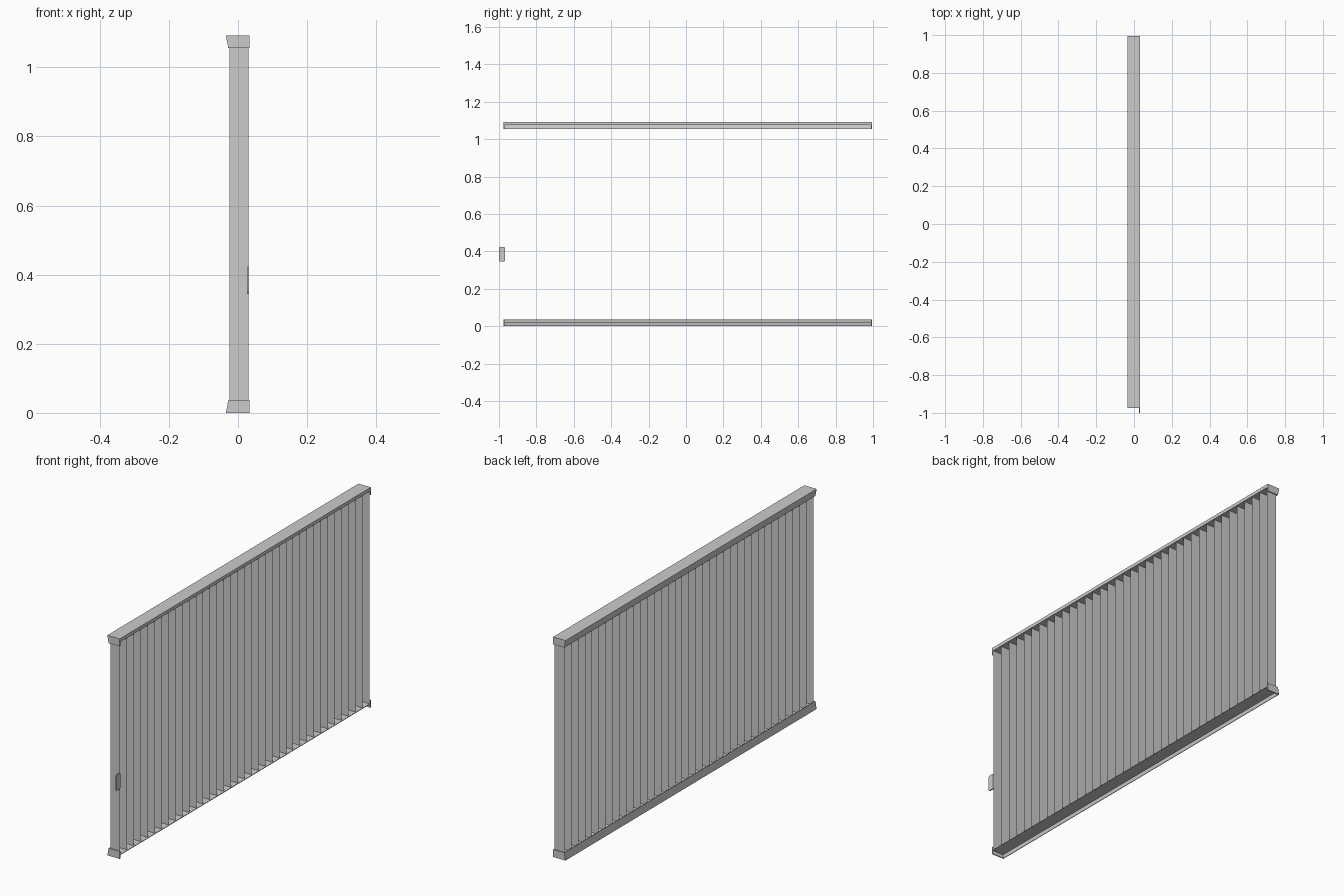
import bpy
import bmesh

cube = bpy.data.objects.get("Cube")
if cube:
    bpy.data.objects.remove(cube, do_unlink=True)

grey = bpy.data.materials.new("light grey")
grey.use_nodes = True
GREY = (0.6, 0.6, 0.6, 1)
grey.diffuse_color = GREY
grey.node_tree.nodes["Principled BSDF"].inputs["Base Color"].default_value = GREY

Y0, Y1 = -0.975, 0.995     # rail ends
HEIGHT = 1.092


def finish(name, bm):
    bmesh.ops.recalc_face_normals(bm, faces=bm.faces)
    mesh = bpy.data.meshes.new(name)
    bm.to_mesh(mesh)
    bm.free()
    mesh.materials.append(grey)
    obj = bpy.data.objects.new(name, mesh)
    bpy.context.collection.objects.link(obj)
    return obj


def prism(name, profile, y0, y1):
    """Extrude an x-z profile along y."""
    bm = bmesh.new()
    face = bm.faces.new([bm.verts.new((x, y0, z)) for x, z in profile])
    ext = bmesh.ops.extrude_face_region(bm, geom=[face])
    verts = [v for v in ext["geom"] if isinstance(v, bmesh.types.BMVert)]
    bmesh.ops.translate(bm, verts=verts, vec=(0, y1 - y0, 0))
    return finish(name, bm)


def flip(profile):
    return [(x, HEIGHT - z) for x, z in profile]


# Channel profiles: sloping fascia, plate and end caps, open towards the slats
cap = [(-0.035, 0), (0.033, 0), (0.033, 0.037), (-0.028, 0.037)]
fascia = [(-0.035, 0), (-0.032, 0), (-0.025, 0.037), (-0.028, 0.037)]
bottom_plate = [(-0.031, 0.017), (0.033, 0.017), (0.033, 0.02), (-0.03, 0.02)]
top_plate = [(-0.035, 0), (0.033, 0), (0.033, 0.017), (-0.032, 0.017)]

prism("bottom_rail_plate", bottom_plate, Y0, Y1)
prism("top_rail_plate", flip(top_plate), Y0, Y1)
for side, shape in (("bottom", lambda p: p), ("top", flip)):
    prism(side + "_rail_fascia", shape(fascia), Y0, Y1)
    prism(side + "_rail_front_cap", shape(cap), Y0, Y0 + 0.005)
    prism(side + "_rail_back_cap", shape(cap), Y1 - 0.005, Y1)

# Row of thin upright slats
COUNT = 37
bm = bmesh.new()
for i in range(COUNT):
    y = Y0 + 0.008 + i * (Y1 - Y0 - 0.016) / (COUNT - 1)
    corners = ((-0.024, 0.02), (0.03, 0.02), (0.03, 1.075), (-0.024, 1.075))
    bm.faces.new([bm.verts.new((x, y, z)) for x, z in corners])
finish("slats", bm)

# Pull handle on the leading slat
bm = bmesh.new()
bmesh.ops.create_cube(bm, size=1)
bmesh.ops.scale(bm, vec=(0.006, 0.032, 0.078), verts=bm.verts)
bmesh.ops.translate(bm, vec=(0.029, -0.984, 0.385), verts=bm.verts)
edges = [e for e in bm.edges if abs(e.verts[0].co.x - e.verts[1].co.x) > 0.001]
bmesh.ops.bevel(bm, geom=edges, offset=0.006, segments=3, profile=0.5,
                affect='EDGES')
finish("handle", bm)
